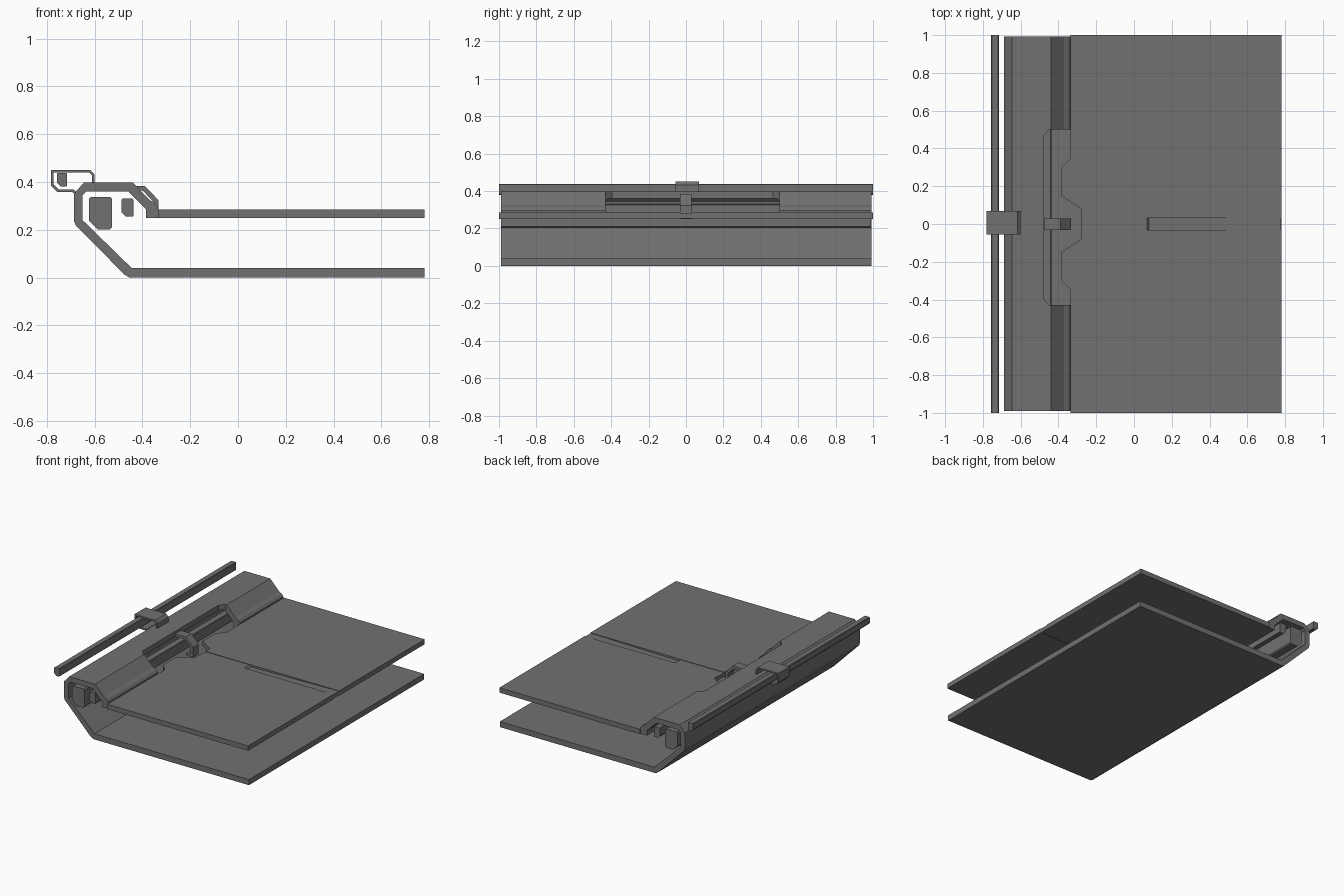
import bpy, bmesh
from mathutils import Vector

if "Cube" in bpy.data.objects:
    bpy.data.objects.remove(bpy.data.objects["Cube"])

# Dark grey sheet material shared by all parts
dark = bpy.data.materials.new("dark_grey")
dark.diffuse_color = (0.165, 0.165, 0.165, 1)
dark.use_nodes = True
dark.node_tree.nodes["Principled BSDF"].inputs["Base Color"].default_value = dark.diffuse_color


def prism(name, pts, lo, hi, axis='y'):
    """Extrude a 2D outline: (x, z) along y, or (x, y) along z."""
    bm = bmesh.new()
    place = (lambda a, b: (a, lo, b)) if axis == 'y' else (lambda a, b: (a, b, lo))
    face = bm.faces.new([bm.verts.new(place(a, b)) for a, b in pts])
    new = bmesh.ops.extrude_face_region(bm, geom=[face])['geom']
    step = Vector((0, hi - lo, 0)) if axis == 'y' else Vector((0, 0, hi - lo))
    bmesh.ops.translate(bm, vec=step, verts=[v for v in new if isinstance(v, bmesh.types.BMVert)])
    bmesh.ops.recalc_face_normals(bm, faces=bm.faces)
    mesh = bpy.data.meshes.new(name)
    bm.to_mesh(mesh)
    bm.free()
    mesh.materials.append(dark)
    obj = bpy.data.objects.new(name, mesh)
    bpy.context.collection.objects.link(obj)
    return obj


def strip(name, path, thick, lo, hi):
    """Bent sheet: thicken an open (x, z) path to its right, mitred, and extrude in y."""
    p = [Vector(q) for q in path]
    inner = []
    for i, q in enumerate(p):
        dirs = [(p[j + 1] - p[j]).normalized() for j in (i - 1, i) if 0 <= j < len(p) - 1]
        norms = [Vector((d.y, -d.x)) for d in dirs]
        n = sum(norms, Vector((0, 0))).normalized()
        inner.append(q + n * thick / n.dot(norms[0]))
    return prism(name, [tuple(q) for q in p + inner[::-1]], lo, hi)


def bar(name, x0, x1, z0, z1, cut, c, y):
    """Long bar with small corner chamfers and a larger cut at the lower left."""
    return prism(name, [
        (x0 + cut, z0), (x1 - c, z0), (x1, z0 + c), (x1, z1 - c),
        (x1 - c, z1), (x0 + c, z1), (x0, z1 - c), (x0, z0 + cut)], -y, y)


# Folded shell: lower plate, slanted back, spine and sloped lip
shell = prism("folded_shell", [
    (0.78, 0), (-0.455, 0), (-0.475, 0.012), (-0.68, 0.22), (-0.687, 0.24),
    (-0.687, 0.35), (-0.645, 0.397), (-0.44, 0.397), (-0.37, 0.325), (-0.348, 0.312),
    (-0.335, 0.295), (-0.335, 0.25), (-0.385, 0.25), (-0.385, 0.285), (-0.46, 0.36),
    (-0.635, 0.36), (-0.65, 0.345), (-0.65, 0.24), (-0.445, 0.04), (0.78, 0.04)],
    -0.99, 0.993)

# Window through the sloped lip
cutter = prism("window_cutter", [
    (-0.45, 0.5), (-0.48, 0.465), (-0.48, -0.395), (-0.45, -0.43), (-0.3, -0.43), (-0.3, 0.5)],
    0.22, 0.45, 'z')
cutter.hide_render = True
mod = shell.modifiers.new("window", 'BOOLEAN')
mod.operation = 'DIFFERENCE'
mod.solver = 'EXACT'
mod.object = cutter
bpy.context.view_layer.objects.active = shell
bpy.ops.object.modifier_apply(modifier=mod.name)
bpy.data.objects.remove(cutter)

# Upper plate: two mirrored halves either side of the centre groove
half = [(0.78, 1), (-0.335, 1), (-0.335, 0.35), (-0.385, 0.3), (-0.385, 0.15),
        (-0.28, 0.08), (-0.28, 0.032), (0.78, 0.032)]
for side, s in (("back", 1), ("front", -1)):
    prism("upper_plate_" + side, [(x, y * s) for x, y in half], 0.25, 0.285, 'z')

# Shallow groove floor joining the halves, with one small step
prism("groove_floor", [(-0.28, 0.253), (0.778, 0.253), (0.778, 0.282), (0.08, 0.27),
                       (0.068, 0.282), (-0.28, 0.282)], -0.032, 0.032)

# Inner bars inside the spine
bar("large_inner_bar", -0.623, -0.527, 0.202, 0.337, 0.035, 0.008, 0.988)
bar("small_inner_bar", -0.487, -0.437, 0.255, 0.33, 0.018, 0.004, 0.988)

# Outer rail and the bent clip around it
bar("outer_rail", -0.757, -0.715, 0.38, 0.438, 0.016, 0.004, 1)
strip("rail_clip", [(-0.678, 0.345), (-0.692, 0.357), (-0.755, 0.357), (-0.782, 0.384),
                    (-0.782, 0.45), (-0.618, 0.45), (-0.6, 0.432), (-0.6, 0.39)],
      0.011, -0.055, 0.07)

# Centre latch bridging the window down to the groove
strip("centre_latch", [(-0.475, 0.384), (-0.39, 0.384), (-0.333, 0.324),
                       (-0.333, 0.252), (-0.385, 0.252)], 0.02, -0.033, 0.03)
